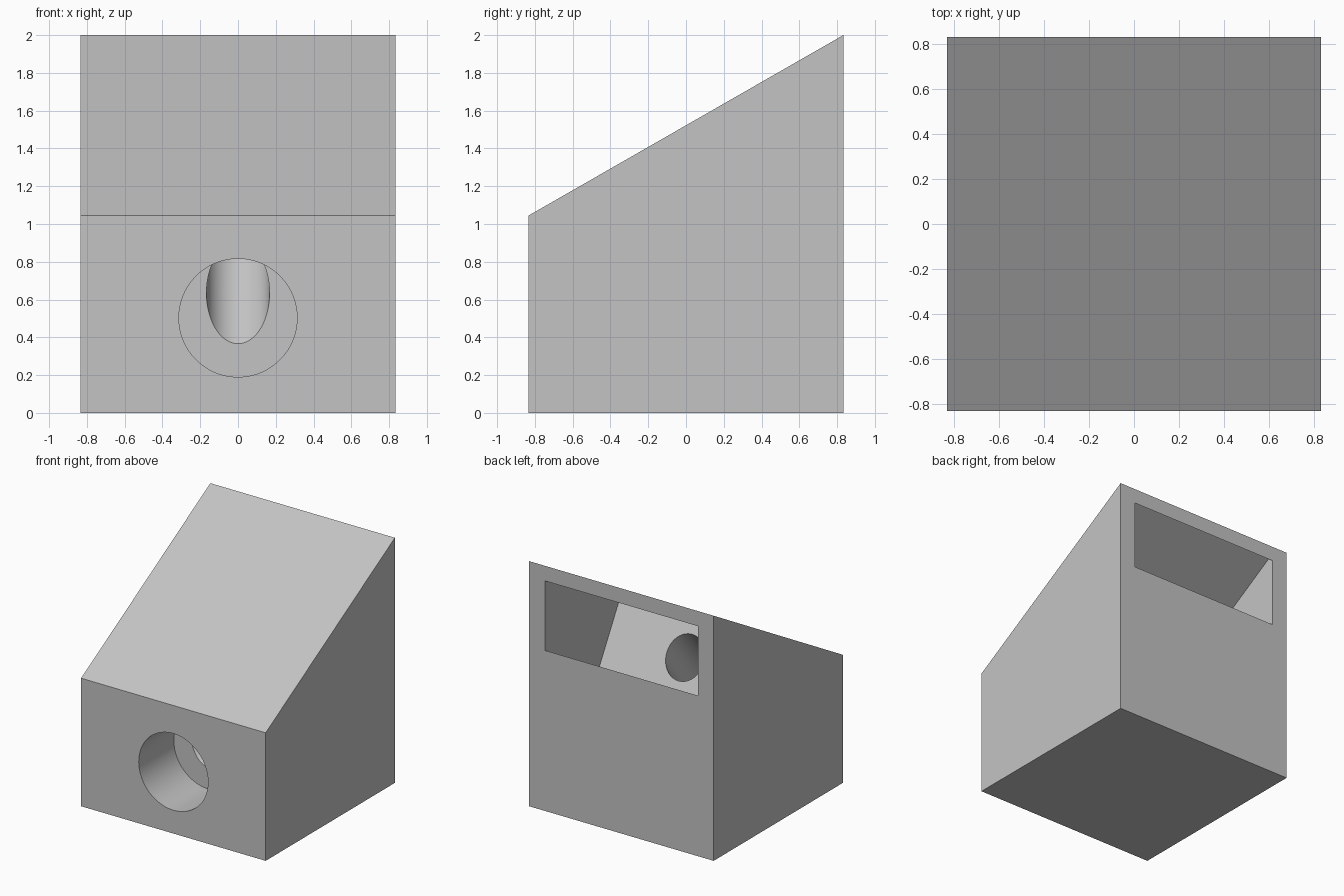
import bpy, bmesh, math
from mathutils import Vector, Matrix

old = bpy.data.objects.get("Cube")
if old:
    bpy.data.objects.remove(old, do_unlink=True)

HALF = 0.833            # half width and half depth of the housing
TILT = math.radians(30)

grey = bpy.data.materials.new("plain grey")
grey.use_nodes = True
grey.diffuse_color = (0.55, 0.55, 0.55, 1)
grey.node_tree.nodes["Principled BSDF"].inputs["Base Color"].default_value = (0.55, 0.55, 0.55, 1)


def finish(name, bm):
    bmesh.ops.recalc_face_normals(bm, faces=bm.faces)
    mesh = bpy.data.meshes.new(name)
    bm.to_mesh(mesh)
    bm.free()
    mesh.materials.append(grey)
    obj = bpy.data.objects.new(name, mesh)
    bpy.context.collection.objects.link(obj)
    return obj


def prism(name, profile, half_width):
    """Extrude a (y, z) profile across x."""
    bm = bmesh.new()
    face = bm.faces.new([bm.verts.new((-half_width, y, z)) for y, z in profile])
    ext = bmesh.ops.extrude_face_region(bm, geom=[face])
    verts = [g for g in ext["geom"] if isinstance(g, bmesh.types.BMVert)]
    bmesh.ops.translate(bm, verts=verts, vec=(2 * half_width, 0, 0))
    return finish(name, bm)


def rod(name, start, end, radius):
    """Cylinder between two points."""
    a, b = Vector(start), Vector(end)
    turn = (b - a).to_track_quat('Z', 'Y').to_matrix().to_4x4()
    bm = bmesh.new()
    bmesh.ops.create_cone(bm, cap_ends=True, segments=96, radius1=radius, radius2=radius,
                          depth=(b - a).length, matrix=Matrix.Translation((a + b) / 2) @ turn)
    return finish(name, bm)


def tilted(u, v):
    """Coordinates along and across the sloping roof, turned into (y, z)."""
    c, s = math.cos(TILT), math.sin(TILT)
    return c * u - s * v, s * u + c * v


# Wedge-shaped housing
housing = prism("housing", [(-HALF, 0), (HALF, 0), (HALF, 2), (-HALF, 1.045)], HALF)

# Tilted chamber under the roof, breaking out through the back
chamber = prism("chamber_cutter",
                [tilted(0.568, 0.718), tilted(1.66, 0.718),
                 tilted(1.66, 1.261), tilted(0.568, 1.261)], 0.69)

# Round blind recess in the front
recess = rod("recess_cutter", (0, -1, 0.503), (0, -0.38, 0.503), 0.313)

# Steep channel joining the recess to the chamber
mouth = Vector((0, -0.38, 0.634))
pitch = math.radians(51.4)
axis = Vector((0, math.cos(pitch), math.sin(pitch)))
channel = rod("channel_cutter", mouth - axis * 0.22, mouth + axis * 0.78, 0.167)

# Cut the openings
bpy.ops.object.select_all(action='DESELECT')
bpy.context.view_layer.objects.active = housing
housing.select_set(True)
for cutter in (chamber, recess, channel):
    cutter.hide_render = True
    mod = housing.modifiers.new(cutter.name, 'BOOLEAN')
    mod.operation = 'DIFFERENCE'
    mod.solver = 'EXACT'
    mod.object = cutter
    bpy.ops.object.modifier_apply(modifier=mod.name)
    bpy.data.objects.remove(cutter, do_unlink=True)

bpy.ops.object.shade_smooth_by_angle(angle=math.radians(20))
